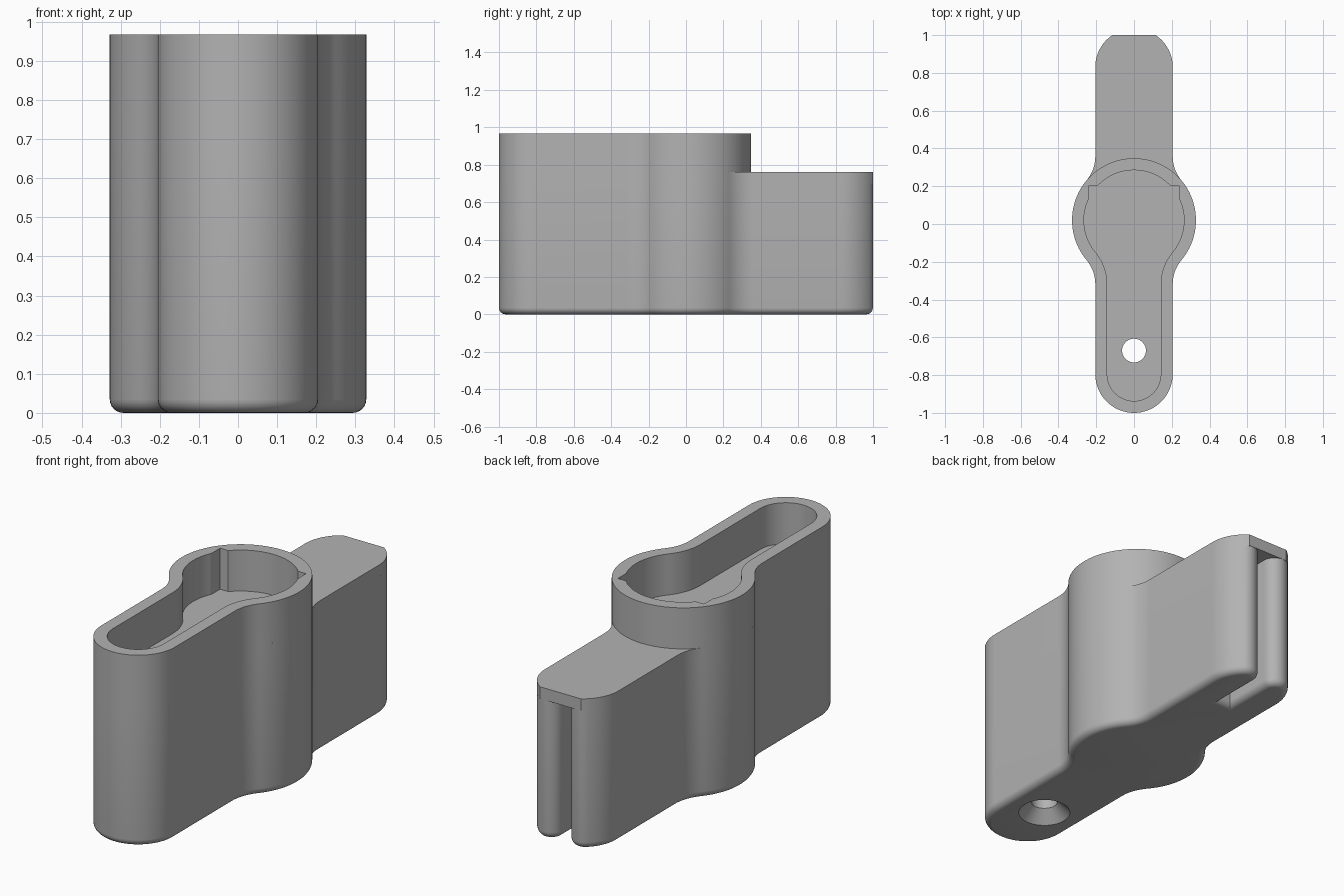
import bpy, bmesh
from math import sin, cos, radians, degrees, atan2, sqrt, asin, acos

if "Cube" in bpy.data.objects:
    bpy.data.objects.remove(bpy.data.objects["Cube"])

HALF, BOSS, NECK, WALL = 0.205, 0.328, 0.20, 0.063   # arm half width, boss radius, neck fillet, wall
BOSS_Y, FRONT_Y, BACK_Y = 0.02, -0.795, 0.83
LOW, SHELF, RIM = 0.70, 0.76, 0.967                  # heights of fork top, shelf, rim

grey = bpy.data.materials.new("grey")
grey.diffuse_color = (0.45, 0.45, 0.45, 1)
grey.use_nodes = True
grey.node_tree.nodes["Principled BSDF"].inputs["Base Color"].default_value = grey.diffuse_color


def arc(cx, cy, r, a0, a1, n=14):
    return [(cx + r * cos(radians(a0 + (a1 - a0) * i / n)),
             cy + r * sin(radians(a0 + (a1 - a0) * i / n))) for i in range(n + 1)]


def half_outline(kind):
    """Right half of an outline, from the front tip to the back."""
    d = WALL if kind == "cavity" else 0
    hw, r, f = HALF - d, BOSS - d, NECK + d
    dy = sqrt((r + f) ** 2 - (hw + f) ** 2)
    a = degrees(atan2(dy, hw + f))
    pts = arc(0, FRONT_Y, hw, -90, 0, 24) + arc(hw + f, BOSS_Y - dy, f, 180, 180 - a)
    if kind == "tower":
        return pts + arc(0, BOSS_Y, r, -a, 90, 40)[1:]
    if kind == "cavity":       # round pocket with a square notch on each side
        nx, ny = 0.24, 0.20
        pts += arc(0, BOSS_Y, r, -a, degrees(acos(nx / r)), 24)[1:]
        return pts + [(nx, ny)] + arc(0, BOSS_Y, r, degrees(asin((ny - BOSS_Y) / r)), 90, 18)
    pts += arc(0, BOSS_Y, r, -a, a, 30)[1:]
    pts += arc(hw + f, BOSS_Y + dy, f, 180 + a, 180)[1:]
    if kind == "plate":        # round end cut flat
        return pts + arc(0, BACK_Y, hw, 0, degrees(asin((1 - BACK_Y) / hw)), 18)
    gap, tip = 0.03, 0.064     # fork: rounded prong tip and slot
    tx = gap + tip
    ty = sqrt((hw - tip) ** 2 - tx ** 2)
    t = degrees(atan2(ty, tx))
    return (pts + arc(0, BACK_Y, hw, 0, t, 16) +
            arc(tx, BACK_Y + ty, tip, t, 180, 20)[1:] + [(gap, 0.68)])


def prism(name, kind, z0, z1, round_bottom=0):
    right = half_outline(kind)
    pts = right + [(-x, y) for x, y in reversed(right) if x > 1e-5]
    bm = bmesh.new()
    face = bm.faces.new([bm.verts.new((x, y, z0)) for x, y in pts])
    new = bmesh.ops.extrude_face_region(bm, geom=[face])["geom"]
    bmesh.ops.translate(bm, vec=(0, 0, z1 - z0),
                        verts=[v for v in new if isinstance(v, bmesh.types.BMVert)])
    bmesh.ops.recalc_face_normals(bm, faces=bm.faces)
    if round_bottom:
        low = [e for e in bm.edges if all(abs(v.co.z - z0) < 1e-6 for v in e.verts)]
        bmesh.ops.bevel(bm, geom=low, offset=round_bottom, segments=6, profile=0.5,
                        affect='EDGES', clamp_overlap=False)
    return finish(name, bm)


def finish(name, bm):
    bmesh.ops.recalc_face_normals(bm, faces=bm.faces)
    me = bpy.data.meshes.new(name)
    bm.to_mesh(me)
    bm.free()
    me.materials.append(grey)
    ob = bpy.data.objects.new(name, me)
    bpy.context.collection.objects.link(ob)
    return ob


def lathe(name, profile, x, y, n=40):
    bm = bmesh.new()
    rings = [[bm.verts.new((px, py, z)) for px, py in arc(x, y, r, 0, 360, n)[:-1]]
             for r, z in profile]
    for lo, hi in zip(rings, rings[1:]):
        for i in range(n):
            bm.faces.new((lo[i], lo[(i + 1) % n], hi[(i + 1) % n], hi[i]))
    bm.faces.new(rings[0])
    bm.faces.new(rings[-1])
    return finish(name, bm)


def combine(body, tool, op):
    bpy.context.view_layer.objects.active = body
    m = body.modifiers.new(op, 'BOOLEAN')
    m.operation, m.object, m.solver = op, tool, 'EXACT'
    bpy.ops.object.modifier_apply(modifier=m.name)
    bpy.data.objects.remove(tool)


# Forked lower body, top plate over the fork, tall front housing
body = prism("holder_body", "fork", 0, LOW, 0.035)
combine(body, prism("top_plate", "plate", LOW, SHELF), 'UNION')
combine(body, prism("housing", "tower", SHELF, RIM), 'UNION')
# Shallow pocket and countersunk screw hole
combine(body, prism("pocket", "cavity", SHELF, 1.2), 'DIFFERENCE')
combine(body, lathe("screw_hole", [(0.143, -0.02), (0.063, 0.06), (0.063, 1.1)], 0, -0.67), 'DIFFERENCE')

bpy.ops.object.select_all(action='DESELECT')
body.select_set(True)
bpy.context.view_layer.objects.active = body
bpy.ops.object.shade_smooth_by_angle(angle=radians(30))
